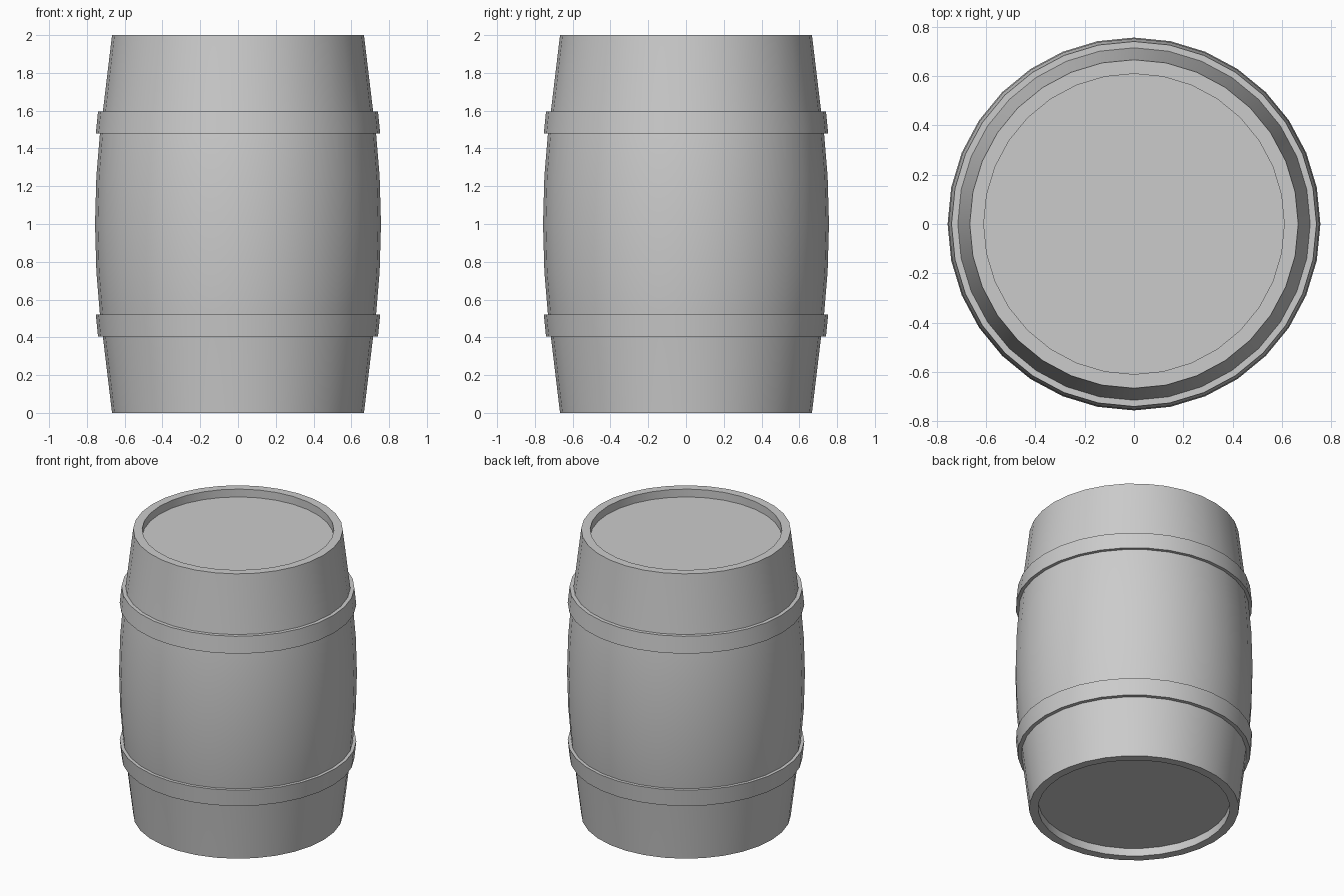
import bpy, bmesh, math

if "Cube" in bpy.data.objects:
    bpy.data.objects.remove(bpy.data.objects["Cube"])

SIDES = 32

def lathe(name, profile, closed=False):
    """Revolve an (r, z) profile around z; r = 0 ends become a flat cap."""
    bm = bmesh.new()
    rings = [[bm.verts.new((r * math.cos(2 * math.pi * i / SIDES),
                            r * math.sin(2 * math.pi * i / SIDES), z))
              for i in range(SIDES)] for r, z in profile]
    pairs = list(zip(rings, rings[1:]))
    if closed:
        pairs.append((rings[-1], rings[0]))
    for a, b in pairs:
        for i in range(SIDES):
            j = (i + 1) % SIDES
            bm.faces.new((a[i], a[j], b[j], b[i]))
    if not closed:
        bm.faces.new(rings[0][::-1])
        bm.faces.new(rings[-1])
    bmesh.ops.recalc_face_normals(bm, faces=bm.faces)
    mesh = bpy.data.meshes.new(name)
    bm.to_mesh(mesh)
    bm.free()
    obj = bpy.data.objects.new(name, mesh)
    bpy.context.collection.objects.link(obj)
    bpy.ops.object.select_all(action='DESELECT')
    obj.select_set(True)
    bpy.context.view_layer.objects.active = obj
    bpy.ops.object.shade_smooth_by_angle(angle=math.radians(30))
    return obj

# Bulging body with a recessed head at each end
upper = [(0.757, 1.0), (0.75, 1.25), (0.731, 1.48), (0.715, 1.6),
         (0.667, 2.0), (0.61, 2.0), (0.61, 1.945)]
lower = [(r, 2 - z) for r, z in reversed(upper[1:])]
lathe("barrel_body", lower + upper)

# Metal hoops, mirrored about mid height
hoop = [(0.70, 1.479), (0.753, 1.479), (0.741, 1.596), (0.70, 1.596)]
lathe("upper_hoop", hoop, closed=True)
lathe("lower_hoop", [(r, 2 - z) for r, z in hoop], closed=True)
